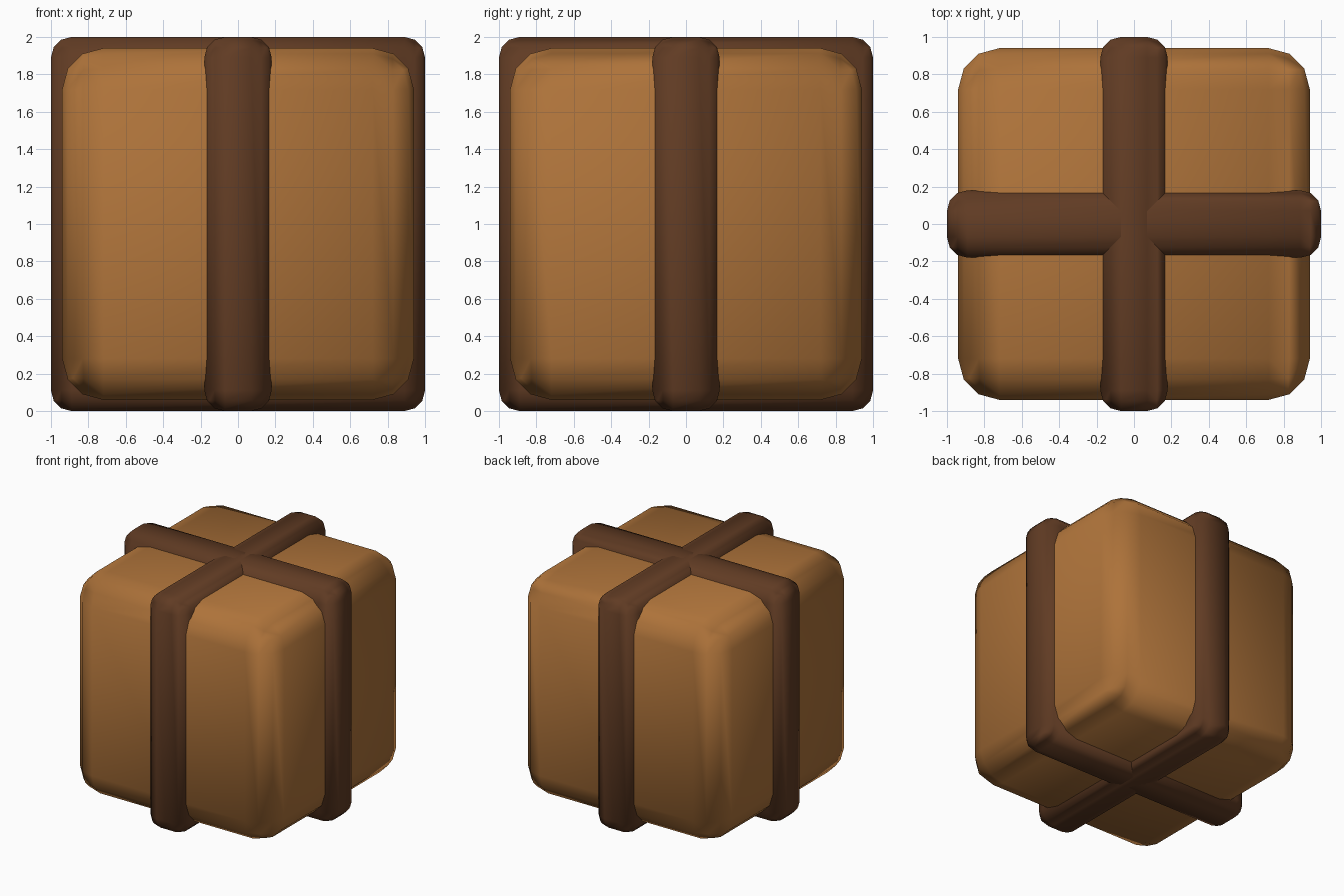
import bpy
import math

if "Cube" in bpy.data.objects:
    bpy.data.objects.remove(bpy.data.objects["Cube"])


def material(name, color):
    mat = bpy.data.materials.new(name)
    mat.diffuse_color = (*color, 1)
    mat.use_nodes = True
    mat.node_tree.nodes["Principled BSDF"].inputs["Base Color"].default_value = mat.diffuse_color
    return mat


def rounded_box(name, size, radius, mat):
    bpy.ops.mesh.primitive_cube_add(size=1, location=(0, 0, 1))
    obj = bpy.context.object
    obj.name = name
    obj.scale = size
    bpy.ops.object.transform_apply(location=False, rotation=False, scale=True)
    bevel = obj.modifiers.new("Rounding", 'BEVEL')
    bevel.width = radius
    bevel.segments = 3
    bevel.harden_normals = True
    bpy.ops.object.modifier_apply(modifier=bevel.name)
    bpy.ops.object.shade_smooth_by_angle(angle=math.radians(45))
    obj.data.materials.append(mat)
    return obj


tan = material("tan", (0.42, 0.17, 0.042))
brown = material("dark_brown", (0.118, 0.044, 0.017))

# Parcel body
rounded_box("box_body", (1.88, 1.88, 1.88), 0.22, tan)

# Two crossing straps, standing slightly proud of the body
rounded_box("strap_front_to_back", (0.36, 2, 2), 0.11, brown)
rounded_box("strap_side_to_side", (2, 0.36, 2), 0.11, brown)
